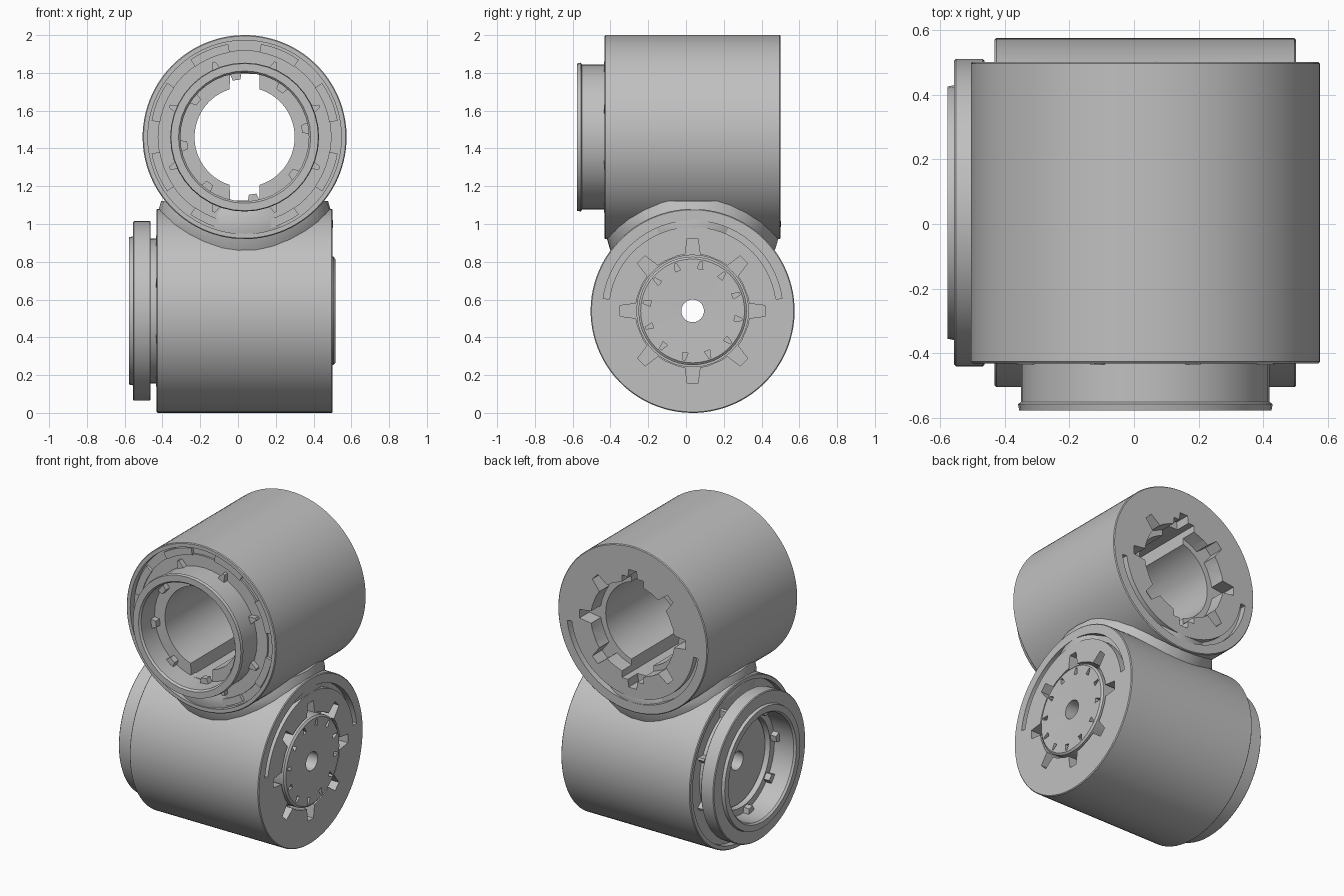
import bpy, bmesh
from math import sin, cos, radians
from mathutils import Matrix, Vector

if "Cube" in bpy.data.objects:
    bpy.data.objects.remove(bpy.data.objects["Cube"])

grey = bpy.data.materials.new("plain_grey")
grey.use_nodes = True
grey.diffuse_color = (0.53, 0.53, 0.53, 1)
grey.node_tree.nodes["Principled BSDF"].inputs["Base Color"].default_value = (0.53, 0.53, 0.53, 1)


def frame(x, y, z, origin):
    """Socket frame: local z is the plug direction, local y points to the neck."""
    m = Matrix((x, y, z)).transposed().to_4x4()
    m.translation = Vector(origin)
    return m


UPPER = frame((-1, 0, 0), (0, 0, -1), (0, -1, 0), (0.035, 0.035, 1.46))
LOWER = frame((0, -1, 0), (0, 0, 1), (-1, 0, 0), (0.035, 0.035, 0.54))
UPRIGHT = Matrix.Translation((0.035, 0.035, 0))


def finish(name, bm, place):
    bmesh.ops.remove_doubles(bm, verts=bm.verts, dist=1e-5)
    bmesh.ops.recalc_face_normals(bm, faces=bm.faces)
    bm.transform(place)
    mesh = bpy.data.meshes.new(name)
    bm.to_mesh(mesh)
    bm.free()
    mesh.materials.append(grey)
    obj = bpy.data.objects.new(name, mesh)
    bpy.context.collection.objects.link(obj)
    return obj


def lathe(name, place, profile, sides=64, start=0, sweep=360):
    """Turn a closed (radius, height) outline about local z."""
    bm = bmesh.new()
    full = sweep == 360
    rings = []
    for i in range(sides if full else sides + 1):
        a = radians(start + sweep * i / sides)
        rings.append([bm.verts.new((r * cos(a), r * sin(a), h)) for r, h in profile])
    n = len(profile)
    for i in range(sides):
        a, b = rings[i], rings[(i + 1) % len(rings)]
        for j in range(n):
            k = (j + 1) % n
            bm.faces.new((a[j], b[j], b[k], a[k]))
    if not full:
        bm.faces.new(rings[0])
        bm.faces.new(rings[-1])
    return finish(name, bm, place)


def tube(name, place, inner, outer, low, high, **kw):
    return lathe(name, place, [(inner, low), (outer, low), (outer, high), (inner, high)], **kw)


def prism(name, place, outline, low, high):
    """Extrude an outline of (radius, degrees) points along local z."""
    bm = bmesh.new()
    ends = [[bm.verts.new((r * cos(radians(a)), r * sin(radians(a)), h)) for r, a in outline]
            for h in (low, high)]
    bm.faces.new(ends[0])
    bm.faces.new(ends[1])
    for i in range(len(outline)):
        bm.faces.new((ends[0][i - 1], ends[0][i], ends[1][i], ends[1][i - 1]))
    return finish(name, bm, place)


def block(name, place, size, radius, angle, height, taper):
    """Box at a polar position, narrowed towards its outer end by taper."""
    bm = bmesh.new()
    bmesh.ops.create_cube(bm, size=1)
    for v in bm.verts:
        if v.co.x > 0:
            v.co.y *= taper
        v.co = Vector(v.co[i] * size[i] for i in range(3)) + Vector((radius, 0, height))
    return finish(name, bm, place @ Matrix.Rotation(radians(angle), 4, "Z"))


def carve(obj, cutters):
    """Subtract every cutter, then drop the cutters."""
    for cutter in cutters:
        cutter.hide_render = True
        mod = obj.modifiers.new("cut", "BOOLEAN")
        mod.operation, mod.solver, mod.object = "DIFFERENCE", "EXACT", cutter
    deps = bpy.context.evaluated_depsgraph_get()
    mesh = bpy.data.meshes.new_from_object(obj.evaluated_get(deps))
    obj.modifiers.clear()
    obj.data = mesh
    for cutter in cutters:
        bpy.data.objects.remove(cutter)


def mouth_cutter(place):
    """Star-shaped cutter for the eight-notched socket mouth."""
    outline = []
    for k in range(8):
        outline += [(r, 45 * k + a) for r, a in
                    ((0.302, -15), (0.302, -7.5), (0.385, -4.2), (0.385, 4.2), (0.302, 7.5), (0.302, 15))]
    return prism("mouth_cutter", place, outline, -0.7, -0.365)


parts = []

for label, place, bore in (("upper", UPPER, 0.265), ("lower", LOWER, 0.295)):
    # Hollow drum with a groove round the plug end
    drum = lathe(label + "_drum", place, [
        (bore, -0.466), (0.535, -0.466), (0.54, -0.461), (0.54, 0.461), (0.535, 0.466),
        (0.512, 0.466), (0.512, 0.425), (0.365, 0.425), (0.365, 0.46), (bore, 0.46)], 96, start=1)
    # Curved slot and notched mouth on the socket end
    slot = tube("slot_cutter", place, 0.445, 0.478, -0.6, -0.425, sides=32, start=8, sweep=164)
    carve(drum, [slot, mouth_cutter(place)])
    parts.append(drum)

    # Plug collar with a thin outer lip
    parts.append(lathe(label + "_collar", place, [
        (0.34, 0.41), (0.384, 0.41), (0.384, 0.585), (0.394, 0.592),
        (0.39, 0.612), (0.35, 0.612), (0.34, 0.6)], 40))
    # Eight wedge teeth around the collar and inside it
    for k in range(8):
        parts.append(block(label + "_outer_tooth", place, (0.05, 0.05, 0.05), 0.405,
                           45 * k + 22.5, 0.445, 0.3))
        parts.append(block(label + "_inner_tooth", place, (0.04, 0.04, 0.04), 0.325,
                           45 * k + 8, 0.48, 1.6))

# Keyways along the top and bottom of the open upper bore
carve(parts[0], [block("keyway_cutter", UPPER, (0.12, 0.16, 1.5), 0.275, a, 0, 0.97) for a in (90, 270)])

# Rounded neck that fills the corner between the drums
neck = lathe("neck", UPRIGHT, [
    (0.1, 0.842), (0.425, 0.842), (0.44, 0.87), (0.46, 0.94), (0.468, 0.985),
    (0.468, 1.015), (0.46, 1.06), (0.442, 1.122), (0.1, 1.122)], 30, start=2)
carve(neck, [mouth_cutter(UPPER), mouth_cutter(LOWER)])
parts.append(neck)

# Upper locking ring sits inside the groove, with raised segments
parts.append(tube("upper_lock_ring", UPPER, 0.38, 0.46, 0.41, 0.437))
for k in range(8):
    parts.append(tube("upper_lock_segment", UPPER, 0.455, 0.5, 0.41, 0.445,
                      sides=6, start=45 * k + 10, sweep=25))

# Lower locking ring stands proud of the drum
parts.append(lathe("lower_lock_ring", LOWER, [
    (0.382, 0.497), (0.47, 0.497), (0.475, 0.502), (0.475, 0.586), (0.47, 0.591), (0.382, 0.591)]))

# Lower hub seated in the drum, with a six-sided hole and a ring of small pits
hub = lathe("lower_hub", LOWER, [
    (0.06, -0.474), (0.275, -0.48), (0.287, -0.47), (0.287, -0.34), (0.31, -0.34),
    (0.31, 0.4), (0.287, 0.43), (0.06, 0.43)], 48)
carve(hub, [block("pit_cutter", LOWER, (0.04, 0.03, 0.06), 0.245, 30 * k + 10, -0.48, 0.4)
            for k in range(12)])
parts.append(hub)

# Smooth curved walls, crisp edges
bpy.ops.object.select_all(action="DESELECT")
for part in parts:
    part.select_set(True)
bpy.context.view_layer.objects.active = neck
bpy.ops.object.shade_smooth_by_angle(angle=radians(30))
